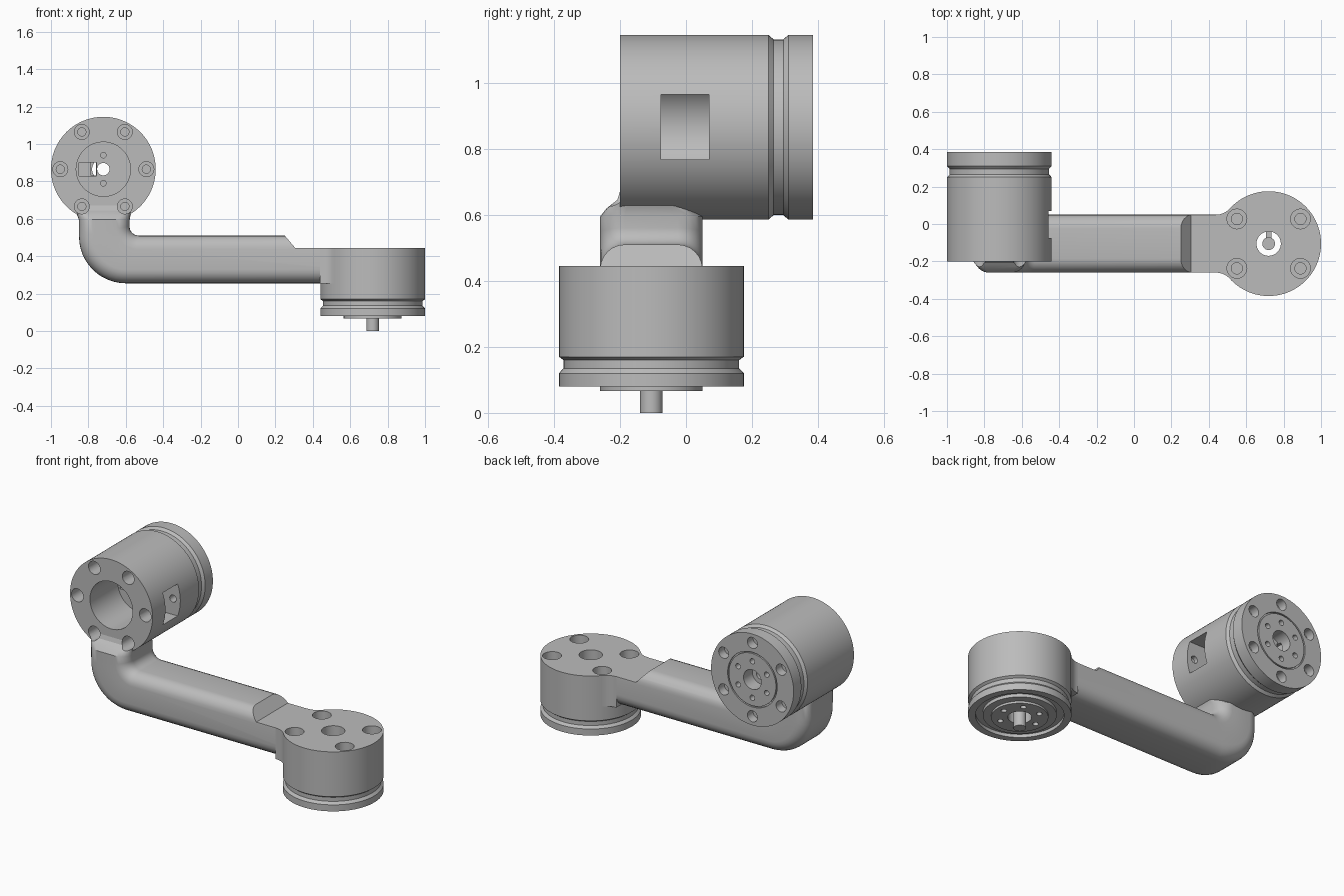
import bpy, bmesh
from math import sin, cos, pi, atan2, sqrt
from mathutils import Matrix, Vector

cube = bpy.data.objects.get("Cube")
if cube:
    bpy.data.objects.remove(cube)

grey = bpy.data.materials.new("machined grey")
grey.use_nodes = True
grey.diffuse_color = (0.5, 0.5, 0.5, 1)
grey.node_tree.nodes["Principled BSDF"].inputs["Base Color"].default_value = (0.5, 0.5, 0.5, 1)

# Motor frames: local z runs along each motor axis
R = 0.28
UPPER = Matrix.Translation((-0.72, 0, 0.865)) @ Matrix.Rotation(-pi / 2, 4, "X")
LOWER = Matrix.Translation((0.72, -0.105, 0))


def lathe(bm, profile, frame, seg=96, closed=False):
    """Spin (radius, height) points round the local z axis."""
    rings = []
    for r, h in profile:
        if r == 0:
            rings.append([bm.verts.new(frame @ Vector((0, 0, h)))] * seg)
        else:
            rings.append([bm.verts.new(frame @ Vector((r * cos(2 * pi * i / seg), r * sin(2 * pi * i / seg), h)))
                          for i in range(seg)])
    pairs = list(zip(rings, rings[1:])) + ([(rings[-1], rings[0])] if closed else [])
    for a, b in pairs:
        for i in range(seg):
            j = (i + 1) % seg
            bm.faces.new(list(dict.fromkeys((a[i], a[j], b[j], b[i]))))


def prism(bm, points, offset):
    """Extrude a flat polygon by an offset."""
    a = [bm.verts.new(p) for p in points]
    b = [bm.verts.new(Vector(p) + Vector(offset)) for p in points]
    bm.faces.new(a)
    bm.faces.new(b)
    for i in range(len(a)):
        j = (i + 1) % len(a)
        bm.faces.new((a[i], a[j], b[j], b[i]))


def box(bm, x, y, z):
    prism(bm, [(x[0], y[0], z[0]), (x[1], y[0], z[0]), (x[1], y[1], z[0]), (x[0], y[1], z[0])],
          (0, 0, z[1] - z[0]))


def make(name, bm):
    bmesh.ops.recalc_face_normals(bm, faces=bm.faces)
    mesh = bpy.data.meshes.new(name)
    bm.to_mesh(mesh)
    bm.free()
    mesh.materials.append(grey)
    ob = bpy.data.objects.new(name, mesh)
    bpy.context.collection.objects.link(ob)
    return ob


def activate(ob):
    bpy.ops.object.select_all(action="DESELECT")
    ob.select_set(True)
    bpy.context.view_layer.objects.active = ob


def cut(targets, build):
    """Subtract the shapes drawn by build(bm) from every target."""
    bm = bmesh.new()
    build(bm)
    tool = make("cutter", bm)
    tool.hide_render = True
    for ob in targets:
        activate(ob)
        mod = ob.modifiers.new("cut", "BOOLEAN")
        mod.operation, mod.solver, mod.object = "DIFFERENCE", "EXACT", tool
        bpy.ops.object.modifier_apply(modifier=mod.name)
    bpy.data.objects.remove(tool)


def drill(bm, frame, spots, steps):
    """Stepped holes; steps are (radius, height) from the mouth inwards."""
    for x, y in spots:
        lathe(bm, [(0, steps[0][1])] + steps + [(0, steps[-1][1])],
              frame @ Matrix.Translation((x, y, 0)), seg=24)


def circle_spots(radius, count, start=0):
    return [(radius * cos(start + 2 * pi * i / count), radius * sin(start + 2 * pi * i / count))
            for i in range(count)]


# Upper motor housing: front bore, groove near the back, hollow centre
bm = bmesh.new()
lathe(bm, [(0.145, -0.2), (R, -0.2), (R, 0.25), (0.266, 0.265), (0.266, 0.295), (R, 0.31), (R, 0.385),
           (0.168, 0.385), (0.168, 0.375), (0.16, 0.375), (0.16, 0.385), (0.06, 0.385), (0.06, 0.3),
           (0.033, 0.3), (0.033, 0.07), (0.145, 0.07)], UPPER, closed=True)
upper_motor = make("upper_motor", bm)

# Lower motor housing: groove near the bottom, raised output plate
bm = bmesh.new()
lathe(bm, [(0.065, 0.445), (R, 0.445), (R, 0.17), (0.266, 0.16), (0.266, 0.135), (R, 0.12), (R, 0.08),
           (0.24, 0.08), (0.24, 0.1), (0.2, 0.1), (0.2, 0.08), (0.155, 0.08), (0.155, 0.067),
           (0.065, 0.067)], LOWER, closed=True)
lower_motor = make("lower_motor", bm)

# Output shaft with the key that holds it in the hollow centre
bm = bmesh.new()
lathe(bm, [(0, 0), (0.034, 0), (0.034, 0.2), (0, 0.2)], LOWER, seg=32)
make("output_shaft", bm)
bm = bmesh.new()
box(bm, (0.705, 0.735), (-0.1, -0.035), (0.1, 0.19))
make("shaft_key", bm)


# Arm: rounded section swept through the elbow into the upper housing
def section(bm, outer, inner, y0=-0.26, y1=0.05, r=0.075, n=6):
    o, i = Vector((outer[0], 0, outer[1])), Vector((inner[0], 0, inner[1]))
    length, up = (i - o).length, (i - o).normalized()
    ring = []
    for k, (y, v) in enumerate(((y1 - r, length - r), (y0 + r, length - r), (y0 + r, r), (y1 - r, r))):
        for s in range(n + 1):
            a = (k + s / n) * pi / 2
            ring.append(bm.verts.new(o + up * (v + r * sin(a)) + Vector((0, y + r * cos(a), 0))))
    return ring


bm = bmesh.new()
rings = [section(bm, (0.52, 0.255), (0.52, 0.51))]
for k in range(13):
    t = k / 12 * pi / 2
    rings.append(section(bm, (-0.6 - 0.25 * sin(t), 0.505 - 0.25 * cos(t)),
                         (-0.53 - 0.05 * sin(t), 0.56 - 0.05 * cos(t))))
rings.append(section(bm, (-0.851, 0.595), (-0.579, 0.595)))
rings.append(section(bm, (-0.86, 0.62), (-0.575, 0.62), -0.24, 0.015, 0.06))
rings.append(section(bm, (-0.875, 0.645), (-0.562, 0.645), -0.208, -0.01, 0.04))
rings.append(section(bm, (-0.895, 0.68), (-0.545, 0.68), -0.197, -0.015, 0.03))
for a, b in zip(rings, rings[1:]):
    for i in range(len(a)):
        j = (i + 1) % len(a)
        bm.faces.new((a[i], a[j], b[j], b[i]))
bm.faces.new(rings[0])
bm.faces.new(rings[-1])
arm = make("arm", bm)
cut([arm], lambda b: prism(b, [(0.2, -0.5, 0.569), (0.305, -0.5, 0.445), (0.7, -0.5, 0.445),
                               (0.7, -0.5, 0.7), (0.2, -0.5, 0.7)], (0, 1, 0)))

# Filleted gusset where the arm widens into the lower motor
f, half = 0.1, 0.155
dx = sqrt((R + f) ** 2 - (half + f) ** 2)
end = atan2(-(half + f), dx)
side = []
for k in range(9):
    a = -pi / 2 + (end + pi / 2) * k / 8
    side.append((0.72 - dx + f * cos(a), half + f + f * sin(a)))
side.append((0.56, side[-1][1]))
bm = bmesh.new()
prism(bm, [(x, -0.105 + y, 0.255) for x, y in side] + [(x, -0.105 - y, 0.255) for x, y in reversed(side)],
      (0, 0, 0.19))
gusset = make("gusset", bm)

# Upper motor holes: front bolts, back bolts, small inner holes
cut([upper_motor, arm], lambda b: drill(b, UPPER, circle_spots(0.23, 6),
                                        [(0.04, -0.3), (0.04, -0.1), (0.022, -0.1), (0.022, 0.12)]))
cut([upper_motor], lambda b: drill(b, UPPER, circle_spots(0.225, 6, pi / 2), [(0.034, 0.45), (0.034, 0.33)]))
cut([upper_motor], lambda b: drill(b, UPPER, circle_spots(0.112, 6, pi / 2), [(0.016, 0.45), (0.016, 0.34)]))
cut([upper_motor], lambda b: drill(b, UPPER, circle_spots(0.075, 2, pi / 2), [(0.015, 0.03), (0.015, 0.1)]))

# Side window into the bore, and the cable slot in its floor
cut([upper_motor], lambda b: box(b, (-0.7, -0.3), (-0.075, 0.069), (0.767, 0.964)))
cut([upper_motor], lambda b: box(b, (-0.85, -0.757), (0.03, 0.1), (0.828, 0.902)))
cut([upper_motor], lambda b: box(b, (-0.785, -0.76), (0.05, 0.32), (0.83, 0.9)))

# Lower motor holes: top bolts and small holes in the output plate
corners = [(sx * 0.17, sy * 0.132) for sx in (-1, 1) for sy in (-1, 1)]
cut([lower_motor, arm, gusset], lambda b: drill(b, LOWER, corners,
                                                [(0.053, 0.6), (0.053, 0.34), (0.03, 0.34), (0.03, 0.2)]))
cut([lower_motor], lambda b: drill(b, LOWER, circle_spots(0.112, 6), [(0.016, 0.03), (0.016, 0.1)]))

for ob in list(bpy.context.collection.objects):
    if ob.type == "MESH" and ob.data.materials and ob.data.materials[0] == grey:
        activate(ob)
        bpy.ops.object.shade_smooth_by_angle(angle=pi / 6)
